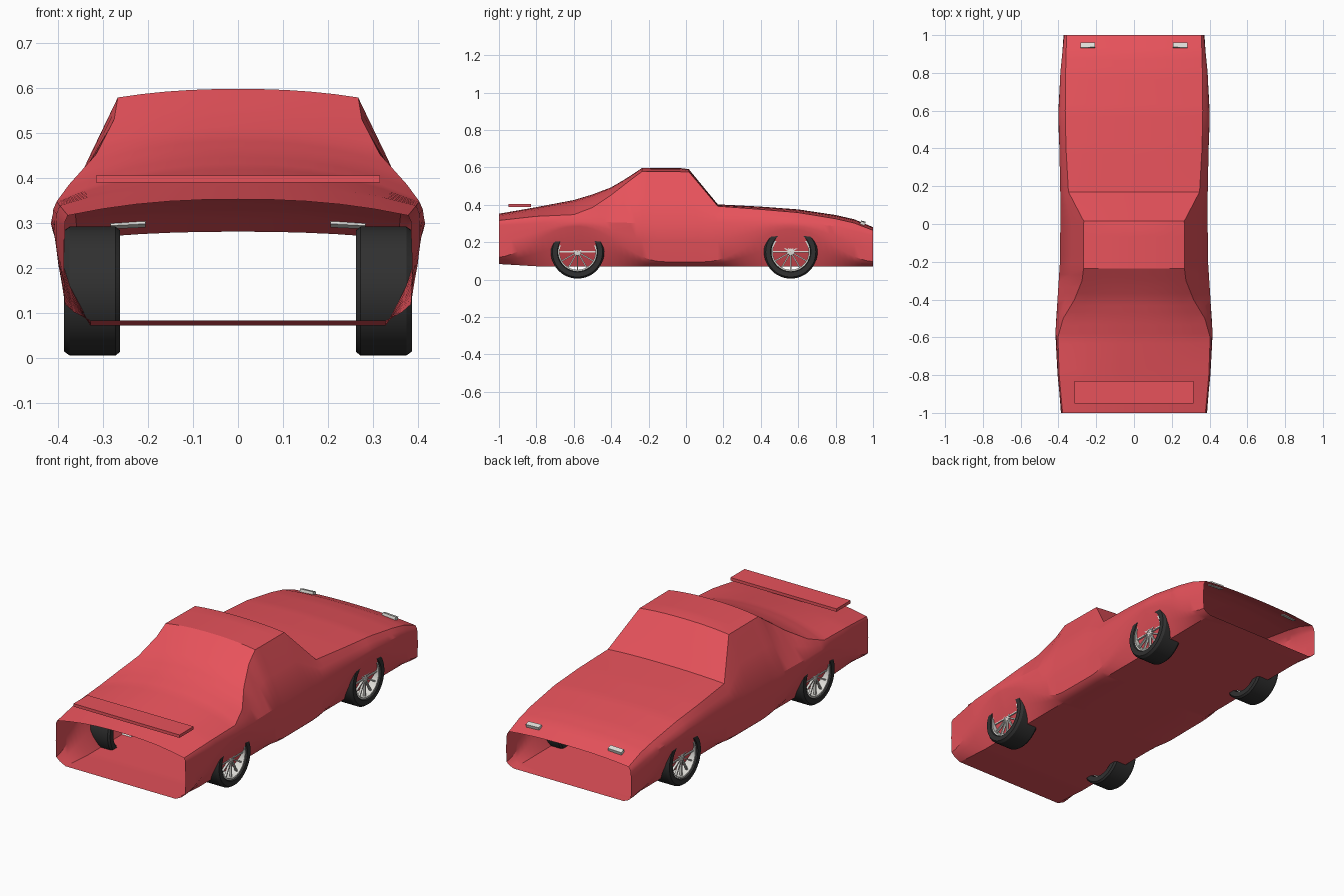
import bpy, math
from mathutils import Vector, Matrix

if "Cube" in bpy.data.objects:
    bpy.data.objects.remove(bpy.data.objects["Cube"])


def paint(name, rgb):
    m = bpy.data.materials.new(name)
    m.diffuse_color = (*rgb, 1)
    m.use_nodes = True
    m.node_tree.nodes["Principled BSDF"].inputs["Base Color"].default_value = m.diffuse_color
    return m


RED = paint("red_paint", (0.80, 0.085, 0.105))
BLACK = paint("rubber", (0.03, 0.03, 0.03))
SILVER = paint("silver", (0.75, 0.74, 0.70))


def make(name, verts, faces, mat, angle=30):
    me = bpy.data.meshes.new(name)
    me.from_pydata(verts, [], faces)
    me.update()
    ob = bpy.data.objects.new(name, me)
    bpy.context.collection.objects.link(ob)
    me.materials.append(mat)
    bpy.ops.object.select_all(action='DESELECT')
    ob.select_set(True)
    bpy.context.view_layer.objects.active = ob
    bpy.ops.object.mode_set(mode='EDIT')
    bpy.ops.mesh.select_all(action='SELECT')
    bpy.ops.mesh.normals_make_consistent(inside=False)
    bpy.ops.object.mode_set(mode='OBJECT')
    bpy.ops.object.shade_smooth_by_angle(angle=math.radians(angle))
    return ob


def grid(rows, close_u=False):
    """Quads between equal rows of points; every row is a closed loop."""
    n, k = len(rows[0]), len(rows)
    faces = [(i * n + j, i * n + (j + 1) % n,
              (i + 1) % k * n + (j + 1) % n, (i + 1) % k * n + j)
             for i in range(k if close_u else k - 1) for j in range(n)]
    return [p for r in rows for p in r], faces


def at(pts, y):
    for (a, va), (b, vb) in zip(pts, pts[1:]):
        if y <= b:
            return va + (vb - va) * (y - a) / (b - a)
    return pts[-1][1]


# Body: open-ended shell lofted along y
top = [(-1, .352), (-.8, .387), (-.6, .425), (-.5, .455), (-.4, .493), (-.32, .54), (-.235, .597),
       (0, .596), (.015, .59), (.17, .402), (.4, .39), (.6, .375), (.8, .345), (.9, .322), (1, .28)]
edge_x = [(-1, .378), (-.8, .396), (-.6, .403), (-.5, .375), (-.4, .315), (-.3, .275), (-.235, .267),
          (.015, .266), (.17, .347), (.4, .36), (.6, .364), (.8, .362), (1, .357)]
edge_z = [(-1, .316), (-.8, .338), (-.6, .347), (-.5, .385), (-.4, .452), (-.3, .53), (-.235, .578),
          (.015, .576), (.17, .392), (.4, .375), (.6, .358), (.8, .325), (.9, .302), (1, .263)]
side_x = [(-1, .384), (-.8, .404), (-.58, .413), (-.4, .405), (-.2, .392), (.1, .389),
          (.4, .395), (.58, .399), (.8, .39), (1, .37)]
side_z = [(-1, .29), (-.58, .312), (-.2, .30), (.56, .31), (.8, .285), (1, .235)]


def sill(y):
    z = 0.095 + 0.02 * max(0, (-y - .6) / .4)
    for c, h in ((-.58, .19), (.56, .175)):
        d = abs(y - c) / .46
        if d < 1:
            z += h * (.5 + .5 * math.cos(math.pi * d))
    return z


def section(y):
    zc, xe, ze = at(top, y), at(edge_x, y), at(edge_z, y)
    xs, zs, zl = at(side_x, y), at(side_z, y), sill(y)
    xl = xs - 0.10 * max(0, .29 - zl) * (1 - abs(y) ** 4)
    xb, zb = .328, .071 + .012 * max(0, (-y - .8) / .2)
    half = [(xe * t, zc - (zc - ze) * t ** 2.3) for t in (0, .2, .4, .6, .8, 1)]
    half += [((xe + xs) / 2 + .003, (ze + zs) / 2), (xs, zs),
             ((xs + xl) / 2 + .003, (zs + zl) / 2), (xl, zl),
             ((xl + xb) / 2 + .008, (zl + zb) / 2), (xb, zb), (.16, zb), (0, zb)]
    return [(x, y, z) for x, z in half] + [(-x, y, z) for x, z in half[-2:0:-1]]


ys = {round(-1 + i / 30, 3) for i in range(61)} - {-.233, 0.0, .167}
ys |= {-.235, .015, .17, -.58, .56}
make("body_shell", *grid([section(y) for y in sorted(ys)]), RED, 28)


# Wheels: lathed tyre and rim, thin spokes, hub
def lathe(name, profile, sx, y, z, mat, steps=48):
    rows = []
    for i in range(steps):
        a = 2 * math.pi * i / steps
        rows.append([(sx * x, y + r * math.cos(a), z + r * math.sin(a)) for x, r in profile])
    make(name, *grid(rows, True), mat)


def box(name, size, matrix, mat):
    v = [matrix @ Vector((size[0] * x / 2, size[1] * y / 2, size[2] * z / 2))
         for x in (-1, 1) for y in (-1, 1) for z in (-1, 1)]
    f = [(0, 1, 3, 2), (4, 6, 7, 5), (0, 4, 5, 1), (2, 3, 7, 6), (0, 2, 6, 4), (1, 5, 7, 3)]
    return make(name, v, f, mat)


ZW, R = .148, .143
tyre = [(.262, .108), (.262, R - .008), (.272, R), (.374, R), (.387, R - .009), (.387, .108), (.375, .103), (.275, .103)]
rim = [(.275, .104), (.380, .104), (.380, .096), (.275, .098)]
hub = [(.350, .002), (.350, .020), (.366, .018), (.368, .002)]
for end, wy in (("rear", -.58), ("front", .56)):
    for side, sx in (("left", -1), ("right", 1)):
        tag = f"{end}_{side}"
        lathe(f"{tag}_tyre", tyre, sx, wy, ZW, BLACK)
        lathe(f"{tag}_rim", rim, sx, wy, ZW, SILVER)
        lathe(f"{tag}_hub", hub, sx, wy, ZW, SILVER, 20)
        for i in range(12):
            m = (Matrix.Translation((sx * .363, wy, ZW)) @ Matrix.Rotation(math.tau * i / 12, 4, 'X')
                 @ Matrix.Translation((0, .057, 0)))
            box(f"{tag}_spoke_{i}", (.012, .086, .007), m, SILVER)

# Rear spoiler plate
box("spoiler", (.632, .12, .016), Matrix.Translation((0, -.89, .397)), RED)

# Headlights, tilted with the bonnet
for side, sx in (("left", -1), ("right", 1)):
    m = (Matrix.Translation((sx * .245, .945, .301)) @ Matrix.Rotation(-.3, 4, 'X')
         @ Matrix.Rotation(sx * .05, 4, 'Y'))
    box(f"headlight_{side}", (.078, .026, .02), m, SILVER)
